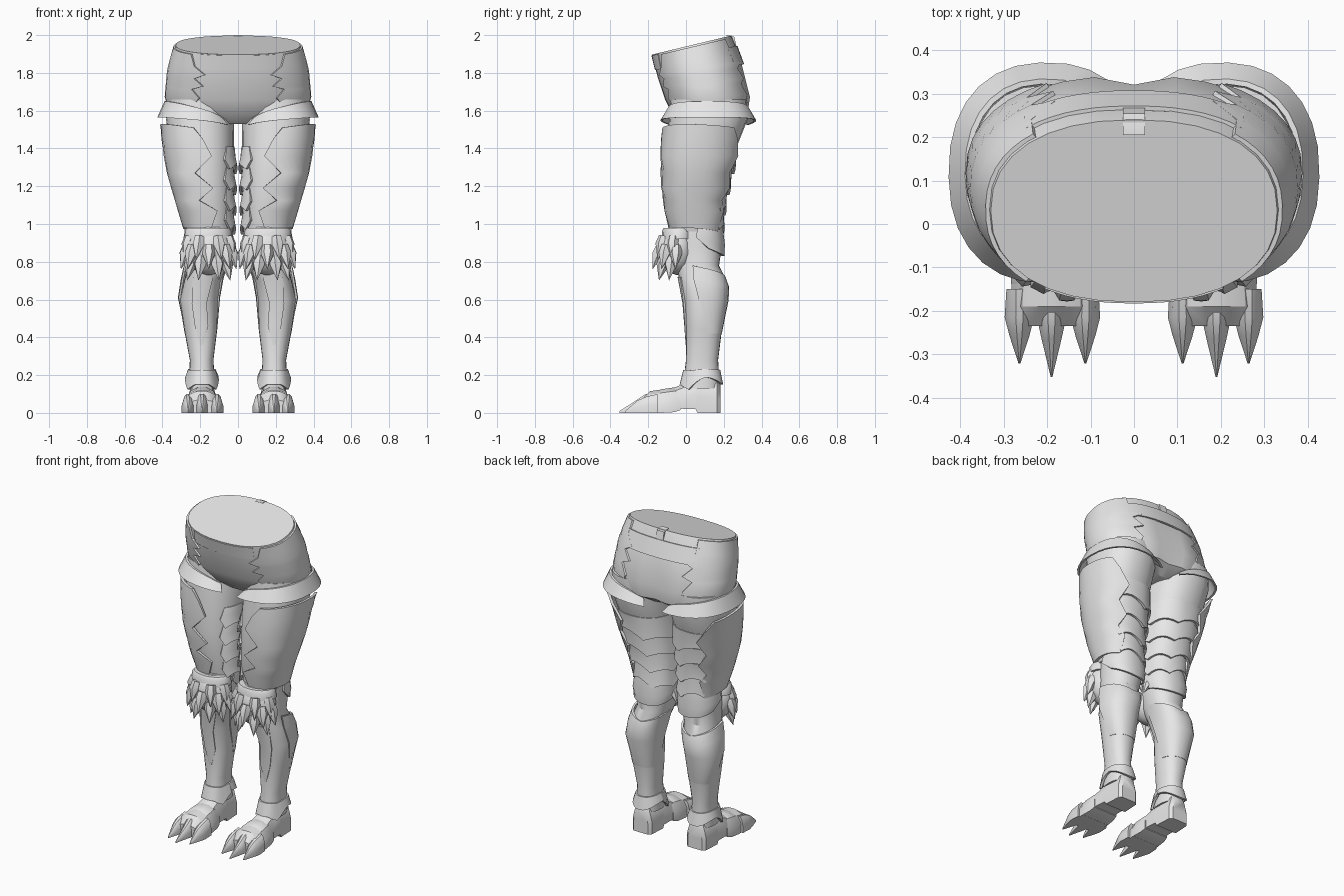
import bpy, bmesh, math
from mathutils import Vector

if "Cube" in bpy.data.objects:
    bpy.data.objects.remove(bpy.data.objects["Cube"])

grey = bpy.data.materials.new("plain_grey")
grey.diffuse_color = (0.8, 0.8, 0.8, 1)
grey.use_nodes = True
grey.node_tree.nodes["Principled BSDF"].inputs["Base Color"].default_value = grey.diffuse_color


def loft(name, stacks, mirror=True):
    """Each stack is a list of closed rings; bridge them and cap the ends."""
    bm = bmesh.new()
    for rings in stacks:
        vs = [[bm.verts.new(p) for p in r] for r in rings]
        n = len(vs[0])
        for a, b in zip(vs, vs[1:]):
            for i in range(n):
                j = (i + 1) % n
                bm.faces.new((a[i], a[j], b[j], b[i]))
        for r in (vs[0], vs[-1]):
            for i in range(n // 2 - 1):
                bm.faces.new((r[i], r[i + 1], r[n - 2 - i], r[n - 1 - i]))
    bmesh.ops.recalc_face_normals(bm, faces=bm.faces)
    me = bpy.data.meshes.new(name)
    bm.to_mesh(me)
    bm.free()
    me.materials.append(grey)
    ob = bpy.data.objects.new(name, me)
    bpy.context.collection.objects.link(ob)
    bpy.ops.object.select_all(action='DESELECT')
    ob.select_set(True)
    bpy.context.view_layer.objects.active = ob
    bpy.ops.object.shade_smooth_by_angle(angle=math.radians(35))
    if mirror:
        ob.modifiers.new("mirror", 'MIRROR')
    return ob


def point(rings, z, deg, off=0.0):
    """Point on a body surface: rings are (z, x0, x1, y front, y back, tilt)."""
    z = max(min(z, rings[0][0]), rings[-1][0])
    for r, s in zip(rings, rings[1:]):
        if z >= s[0]:
            t = (z - s[0]) / (r[0] - s[0])
            _, x0, x1, y0, y1, k = [v * t + w * (1 - t) for v, w in zip(r, s)]
            break
    c, s = math.cos(math.radians(deg)), math.sin(math.radians(deg))
    x = (x0 + x1) / 2 + ((x1 - x0) / 2 + off) * math.copysign(abs(c) ** .87, c)
    y = (y0 + y1) / 2 + ((y1 - y0) / 2 + off) * math.copysign(abs(s) ** .87, s)
    return Vector((x, y, z + k * y))


def body(name, rings, mirror=True, seg=24):
    return loft(name, [[[point(rings, r[0], 360 * i / seg) for i in range(seg)]
                        for r in rings]], mirror)


def plate(rings, rows, dz=lambda t: 0, thick=.012, cols=14):
    """Armour plate over a body: rows are (z, start angle, end angle, offset, sag weight)."""
    out = []
    for z, a0, a1, off, w in rows:
        def line(o):
            pts = []
            for i in range(cols + 1):
                t = i / cols
                p = point(rings, z, a0 + (a1 - a0) * t, o)
                p.z += w * dz(t)
                pts.append(p)
            return pts
        out.append(line(off + thick) + line(off - .004)[::-1])
    return out


def spike(base, tip, r, seg=6):
    base, tip = Vector(base), Vector(tip)
    q = (tip - base).to_track_quat('Z', 'Y')
    rings = []
    for t, k in ((0, .8), (.35, 1), (1, .02)):
        rings.append([base.lerp(tip, t) + q @ Vector((
            r * k * math.cos(math.tau * i / seg), r * k * math.sin(math.tau * i / seg), 0))
            for i in range(seg)])
    return rings


def sections(x, secs):
    """Foot-like shape from (y, half width, bottom, top) slices."""
    out = []
    for y, w, b, t in secs:
        h = t - b
        out.append([Vector((x + w * u, y, b + h * v)) for u, v in (
            (-1, 0), (-1, .45), (-.7, .85), (-.25, 1), (.25, 1), (.7, .85), (1, .45), (1, 0))])
    return out


# ---- pelvis
PELVIS = [(1.94, -.33, .33, -.18, .24, .24), (1.89, -.345, .345, -.17, .262, .22),
          (1.80, -.367, .367, -.15, .3, .15), (1.66, -.38, .38, -.11, .343, .03),
          (1.58, -.345, .345, -.07, .33, 0), (1.53, -.15, .15, -.01, .26, 0)]
pelvis = body("pelvis", PELVIS, False, 32)
for v in pelvis.data.vertices:          # cleft at the back
    if v.co.y > .2 and v.co.z < 1.85:
        v.co.y -= .022 * math.exp(-(v.co.x / .05) ** 2)

# ---- hip plates with jagged front and back edges
loft("hip_plate", [plate(PELVIS, [
    (1.93, -46, 50, 0, 0), (1.86, -53, 52, 0, 0), (1.81, -65, 64, 0, 0),
    (1.785, -55, 54, 0, 0), (1.74, -64, 64, 0, 0), (1.72, -53, 53, 0, 0),
    (1.67, -61, 62, 0, 0), (1.61, -50, 55, .004, 0)], thick=.009)])

# ---- waistband, seat panel and belt loop
loft("waistband", [plate(PELVIS, [(1.935, -125, -55, 0, 0), (1.845, -122, -58, 0, 0)],
                         thick=.004)], False)
loft("seat_panel", [plate(PELVIS, [(1.885, 48, 132, 0, 0), (1.80, 50, 130, 0, 0)],
                          thick=.008)], False)
loft("belt_loop", [[[Vector((sx * .025, y + dy, z)) for sx, dy in
                     ((-1, 0), (1, 0), (1, .02), (-1, .02))]
                    for y, z in ((.205, 1.998), (.235, 1.992), (.257, 1.90))]], False)

# ---- thighs
THIGH = [(1.66, .03, .375, -.08, .32, 0), (1.55, .02, .38, -.09, .325, 0),
         (1.40, .022, .37, -.105, .265, 0), (1.25, .028, .345, -.11, .23, 0),
         (1.10, .03, .305, -.10, .195, 0), (.96, .035, .27, -.07, .18, 0)]
body("thigh", THIGH)

# ---- flared band at the top of each thigh
loft("thigh_band", [plate(THIGH, [(1.65, -128, 125, .006, 1), (1.565, -128, 125, .04, .45)],
                          lambda t: -.09 * abs(2 * t - 1) ** 2.5, .008, 20)])

# ---- outer thigh plates with jagged edges
loft("thigh_plate", [plate(THIGH, [
    (1.52, -82, 35, .022, .3), (1.45, -92, 52, .02, 0), (1.36, -103, 72, .018, 0),
    (1.27, -80, 55, .016, 0), (1.19, -103, 70, .013, 0), (1.125, -80, 52, .011, 0),
    (1.07, -108, 66, .009, 0), (.97, -92, 50, .006, .3)],
    lambda t: .06 * math.sin(math.pi * t) - .03)])

# ---- overlapping scales on the back and inside of the thigh
loft("thigh_scales", [plate(THIGH, [(z, 52, 222, -.006, 0), (z - .07, 46, 230, .004, 1),
                                    (z - .12, 52, 220, .014, 1)],
                            lambda t: -.035 * math.sin(math.pi * t) ** 2
                            + .03 * abs(math.sin(3 * math.pi * t)), .01, 18)
                      for z in (1.41, 1.30, 1.19, 1.09)])

# ---- lower legs
CALF = [(1.02, .045, .265, -.05, .18, 0), (.88, .04, .27, -.05, .19, 0),
        (.78, .06, .265, -.05, .175, 0), (.70, .088, .285, -.035, .215, 0),
        (.60, .105, .308, -.01, .215, 0), (.44, .11, .285, 0, .19, 0),
        (.28, .13, .255, 0, .17, 0), (.20, .125, .258, -.01, .175, 0),
        (.13, .12, .26, -.015, .175, 0)]
body("lower_leg", CALF)
loft("calf_guard", [plate(CALF, [(.74, -15, 195, .006, 1), (.68, -20, 200, .006, .8),
                                 (.60, -15, 195, .002, .3), (.42, 10, 170, -.006, 0)],
                          lambda t: .06 * abs(2 * t - 1) - .02, .008)])
loft("shin_ridge", [plate(CALF, [(.72, -115, -60, 0, 0), (.58, -108, -72, .004, 0),
                                 (.46, -112, -75, .002, 0), (.36, -95, -88, -.004, 0)],
                          thick=.006, cols=6)])
loft("knee_back_flap", [plate(CALF, [(1.0, 0, 200, .004, 0), (.93, -5, 205, .012, 1),
                                     (.87, 20, 180, .006, 1)],
                              lambda t: -.04 * math.sin(math.pi * t), .008),
                        spike((.045, .08, .92), (.004, .08, .825), .022)])

# ---- knee pads with tufts
C, R = Vector((.155, -.045, .865)), Vector((.128, .1, .135))


def pad(ax, az, k=1.0):
    ax, az = math.radians(ax), math.radians(az)
    return C + Vector((R.x * math.sin(ax) * math.cos(az) * k,
                       -R.y * math.cos(ax) * math.cos(az) * k, R.z * math.sin(az) * k))


knee = [[[pad(15 * i, e) for i in range(24)] for e in (62, 40, 15, -10, -35, -60, -85)]]
loft("knee_pad", knee)
tufts = []
for e, angles in ((22, (-75, -28, 28, 75)), (-2, (-85, -48, 0, 48, 85)), (-32, (-65, -25, 25, 65))):
    for a in angles:
        b = pad(a, e, .88)
        out = (b - C).normalized()
        tip = b + Vector((out.x * .035, out.y * .045, -.10))
        tufts.append(spike(b + Vector((0, 0, .025)), tip, .034))
loft("knee_tufts", tufts)
loft("knee_rim", [[[Vector((.158 + .12 * k * math.cos(math.tau * i / 16),
                            -.04 + .085 * k * math.sin(math.tau * i / 16), z))
                    for i in range(16)] for z, k in ((.98, .92), (.965, 1.02), (.92, 1.05))]])

# ---- ankle cuff with pointed lower edge
loft("ankle_cuff", [plate(CALF, [(.23, -180, 180, -.002, .1), (.17, -180, 180, .012, 1)],
                          lambda t: -.055 * max(0, 1 - abs(abs(t - .25) - .16) / .11)
                          + .02 * math.cos(4 * math.pi * t), .01, 32)])

# ---- feet: heel boot, instep plates and clawed toes
loft("boot", [sections(.19, [(.182, .05, 0, .15), (.165, .066, 0, .18), (.06, .072, 0, .19),
                             (.05, .072, .02, .19), (-.02, .075, .022, .15),
                             (-.10, .085, .005, .12)])])
loft("instep_plate", [sections(.19, [(-.03, .082, .015, .125), (-.06, .088, .004, .135),
                                     (-.13, .094, 0, .125), (-.16, .09, 0, .10)]),
                      sections(.19, [(-.12, .09, 0, .125), (-.19, .096, 0, .115),
                                     (-.235, .08, 0, .07)])])
loft("toe_claws", [sections(x, [(-.15, .03, 0, .10), (-.215, .034, 0, .10 - d),
                                (-.265 + d / 2, .023, 0, .065), (tip, .002, 0, .01)])
                   for x, tip, d in ((.112, -.322, .015), (.19, -.352, 0), (.264, -.322, .015))])
